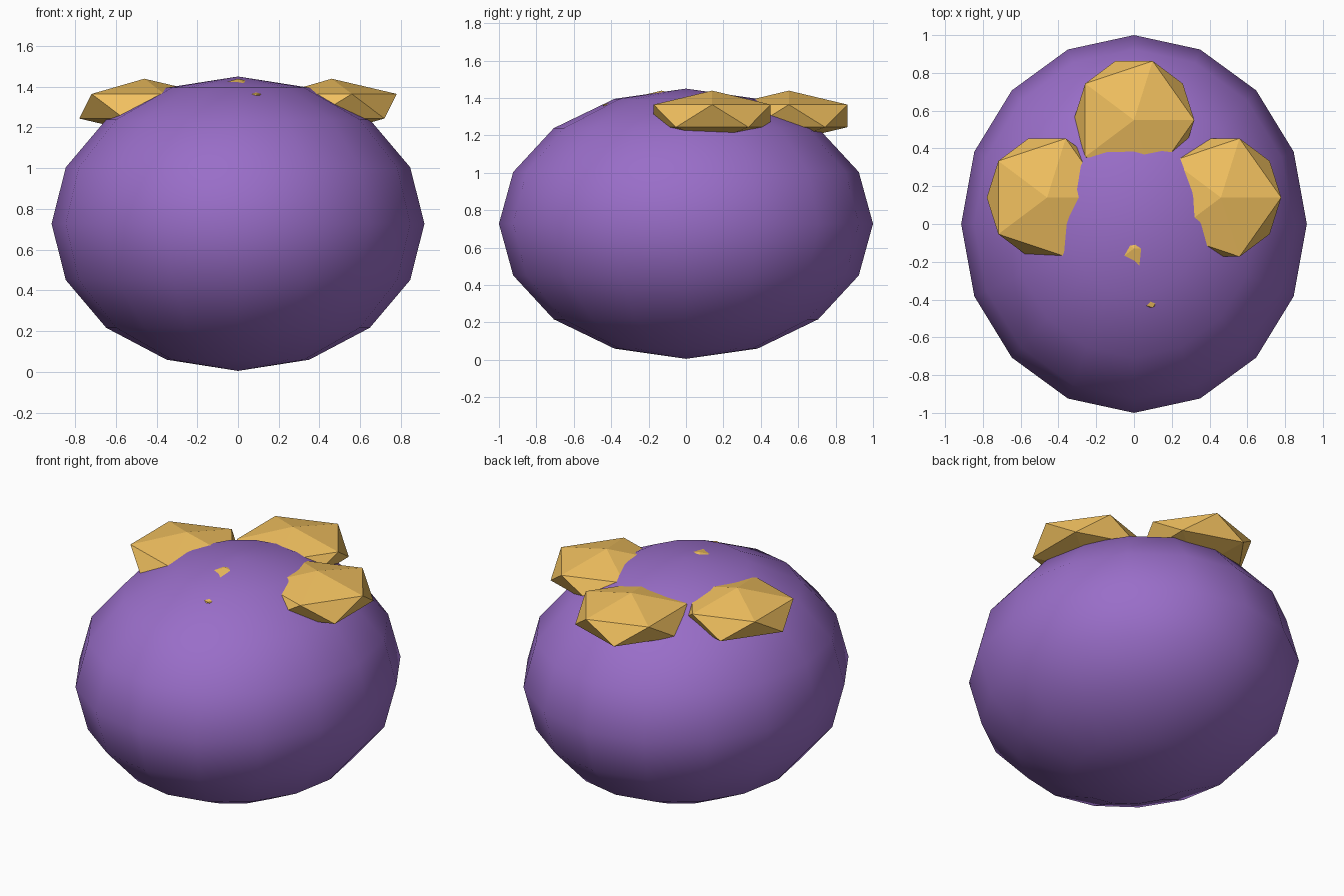
import bpy

if "Cube" in bpy.data.objects:
    bpy.data.objects.remove(bpy.data.objects["Cube"])


def material(name, color):
    m = bpy.data.materials.new(name)
    m.diffuse_color = (*color, 1.0)
    m.use_nodes = True
    m.node_tree.nodes["Principled BSDF"].inputs["Base Color"].default_value = m.diffuse_color
    return m


purple = material("purple", (0.32, 0.155, 0.58))
gold = material("gold", (0.88, 0.53, 0.115))


def finish(name, scale, mat):
    ob = bpy.context.object
    ob.name = name
    ob.scale = scale
    bpy.ops.object.transform_apply(location=False, rotation=False, scale=True)
    ob.data.materials.append(mat)
    return ob


# Smooth squashed body
bpy.ops.mesh.primitive_uv_sphere_add(segments=16, ring_count=8, radius=1,
                                     location=(0, 0, 0.7275))
finish("body", (0.915, 1.0, 0.7225), purple)
bpy.ops.object.shade_smooth()

# Flat-faced nuggets sunk into the top; the front one barely pokes through
nuggets = {
    "back_nugget": (0, 0.55),
    "left_nugget": (-0.46, 0.14),
    "right_nugget": (0.46, 0.14),
    "front_nugget": (0, -0.13),
}
for name, (x, y) in nuggets.items():
    bpy.ops.mesh.primitive_ico_sphere_add(subdivisions=1, radius=1,
                                          location=(x, y, 1.304))
    finish(name, (0.357, 0.368, 0.135), gold)
    bpy.ops.object.shade_flat()
